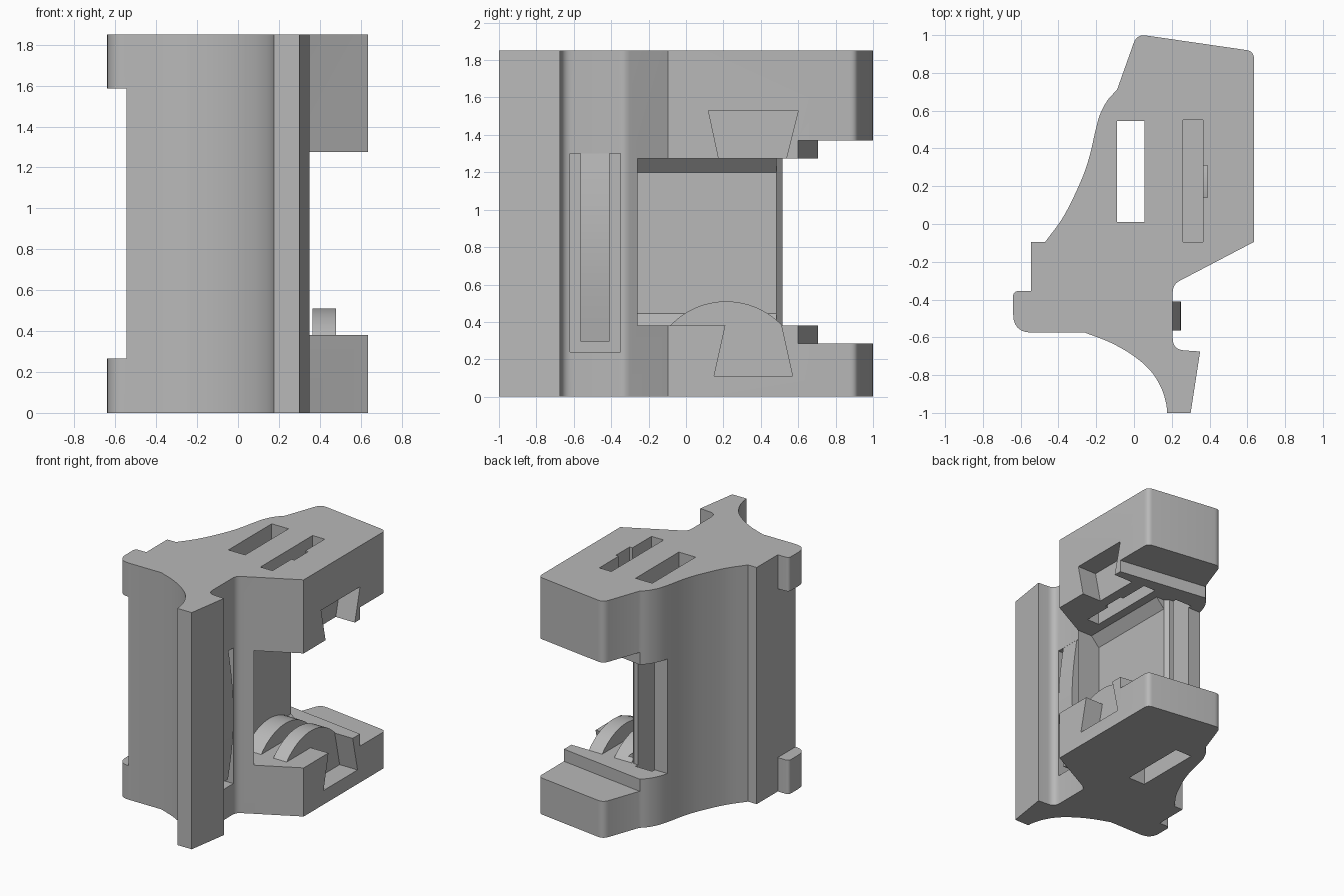
import bpy, bmesh, math
from mathutils import Vector

cube = bpy.data.objects.get("Cube")
if cube:
    bpy.data.objects.remove(cube)

grey = bpy.data.materials.new("plain grey")
grey.use_nodes = True
COLOUR = (0.48, 0.48, 0.48, 1)
grey.diffuse_color = COLOUR
grey.node_tree.nodes["Principled BSDF"].inputs["Base Color"].default_value = COLOUR


def prism(name, pts, axis, lo, hi):
    """Extrude a 2D outline along one axis between lo and hi."""
    place = {"x": lambda p, t: (t, p[0], p[1]),
             "y": lambda p, t: (p[0], t, p[1]),
             "z": lambda p, t: (p[0], p[1], t)}[axis]
    bm = bmesh.new()
    a = [bm.verts.new(place(p, lo)) for p in pts]
    b = [bm.verts.new(place(p, hi)) for p in pts]
    bm.faces.new(a)
    bm.faces.new(b[::-1])
    for i in range(len(pts)):
        j = (i + 1) % len(pts)
        bm.faces.new((a[i], b[i], b[j], a[j]))
    bmesh.ops.recalc_face_normals(bm, faces=bm.faces)
    me = bpy.data.meshes.new(name)
    bm.to_mesh(me)
    bm.free()
    me.materials.append(grey)
    ob = bpy.data.objects.new(name, me)
    bpy.context.collection.objects.link(ob)
    return ob


def box(name, x, y, z):
    return prism(name, [(x[0], y[0]), (x[1], y[0]), (x[1], y[1]), (x[0], y[1])], "z", *z)


def fillet(prev, corner, nxt, r, n=6):
    """Round one outline corner with a tangent curve."""
    p, c, q = Vector(prev), Vector(corner), Vector(nxt)
    a, b = c + (p - c).normalized() * r, c + (q - c).normalized() * r
    return [tuple(a * (1 - t) ** 2 + c * 2 * t * (1 - t) + b * t * t)
            for t in (i / n for i in range(n + 1))]


def spline(pts, n=5):
    """Smooth curve through all the points."""
    v = [Vector(p) for p in pts]
    v = [2 * v[0] - v[1]] + v + [2 * v[-1] - v[-2]]
    out = []
    for p0, p1, p2, p3 in zip(v, v[1:], v[2:], v[3:]):
        for i in range(n):
            t = i / n
            out.append(tuple(0.5 * (2 * p1 + (p2 - p0) * t
                       + (2 * p0 - 5 * p1 + 4 * p2 - p3) * t * t
                       + (3 * p1 - p0 - 3 * p2 + p3) * t ** 3)))
    return out + [tuple(v[-2])]


def cut(ob, cutter):
    cutter.hide_render = True
    m = ob.modifiers.new("cut", "BOOLEAN")
    m.operation, m.solver, m.object = "DIFFERENCE", "EXACT", cutter
    bpy.context.view_layer.objects.active = ob
    bpy.ops.object.modifier_apply(modifier=m.name)
    bpy.data.objects.remove(cutter)


def smooth(ob, angle=25):
    bpy.ops.object.select_all(action="DESELECT")
    ob.select_set(True)
    bpy.context.view_layer.objects.active = ob
    bpy.ops.object.shade_smooth_by_angle(angle=math.radians(angle))


# Body outline seen from above
H = 1.85
back_left, back_right, side_front = (0.015, 1.005), (0.635, 0.915), (0.635, -0.095)
inner, tail_root, tail_tip = (0.205, -0.32), (0.205, -0.665), (0.35, -0.675)
outline = fillet((-0.09, 0.71), back_left, back_right, 0.05)[::-1]
outline += spline([(-0.09, 0.71), (-0.14, 0.655), (-0.18, 0.58), (-0.205, 0.49),
                   (-0.235, 0.36), (-0.28, 0.23), (-0.37, 0.045), (-0.47, -0.095)])
outline += [(-0.545, -0.095), (-0.545, -0.355)]
outline += fillet((-0.545, -0.355), (-0.64, -0.355), (-0.64, -0.5), 0.03)
outline += fillet((-0.64, -0.4), (-0.64, -0.575), (-0.5, -0.575), 0.1)
outline += spline([(-0.26, -0.575), (-0.12, -0.63), (0, -0.7), (0.09, -0.78),
                   (0.145, -0.87), (0.17, -0.95), (0.175, -1)])
outline += [(0.30, -1), tail_tip]
outline += fillet(tail_tip, tail_root, inner, 0.06)
outline += fillet(tail_root, inner, side_front, 0.04)
outline += [side_front]
outline += fillet(side_front, back_right, back_left, 0.04)
body = prism("body", outline, "z", 0, H)

# Side rib survives only at the top and bottom
cut(body, box("rib_gap", (-1, -0.545), (-0.7, 0), (0.265, 1.585)))

# Space between the two arms, with chamfered inner edges
LOW, HIGH, WALL = 0.38, 1.275, 0.12
cut(body, prism("side_window", [(1, LOW), (WALL + 0.07, LOW), (WALL, LOW + 0.065),
                                (WALL, HIGH - 0.075), (WALL + 0.07, HIGH), (1, HIGH)],
                "y", -0.26, 0.517))
cut(body, box("rear_gap", (-1, 1), (0.515, 2), (LOW, HIGH)))
cut(body, prism("wall_chamfer", [(0.12, 0.485), (0.085, 0.52), (0.3, 0.52), (0.3, 0.485)],
                "z", LOW, HIGH))
cut(body, prism("stepped_gap", [(1, 0.547), (-1, 0.837), (-1, 2), (1, 2)], "z", 0.285, 1.37))

# Vertical slots
cut(body, box("through_slot", (-0.09, 0.055), (0.01, 0.545), (-1, 3)))
cut(body, box("arm_slot", (0.26, 0.365), (-0.095, 0.55), (1, 3)))
cut(body, box("slot_notch", (0.35, 0.39), (0.14, 0.31), (1, 3)))

# Dovetail sockets in the arm sides
cut(body, prism("upper_dovetail", [(0.18, 1.25), (0.12, 1.53), (0.6, 1.53), (0.53, 1.25)],
                "x", 0.47, 1))
cut(body, prism("lower_dovetail", [(0.15, 0.11), (0.215, 0.4), (0.505, 0.4), (0.57, 0.11)],
                "x", 0.48, 1))

# Recess around the flexible tab
cut(body, box("tab_recess", (0.09, 0.3), (-0.62, -0.35), (0.24, 1.3)))
smooth(body)

# Bowed spring tab
ends = (1.33, 0.295)
outer, inside = [], []
for i in range(17):
    t = i / 16
    z = ends[0] + (ends[1] - ends[0]) * t
    x = 0.2 + 0.05 * math.sin(math.pi * t)
    outer.append((x, z))
    inside.append((x - 0.06, z))
smooth(prism("spring_tab", outer + inside[::-1], "y", -0.565, -0.41))

# Pair of round cradle ribs on the lower arm
R, CY, CZ = 0.41, 0.215, 0.1
half = math.acos((0.36 - CZ) / R)
arc = [(CY + R * math.sin(a), CZ + R * math.cos(a))
       for a in (half * (i / 12 - 1) for i in range(25))]
for name, lo, hi in (("inner_cradle_rib", 0.11, 0.26), ("outer_cradle_rib", 0.365, 0.48)):
    smooth(prism(name, arc, "x", lo, hi))
